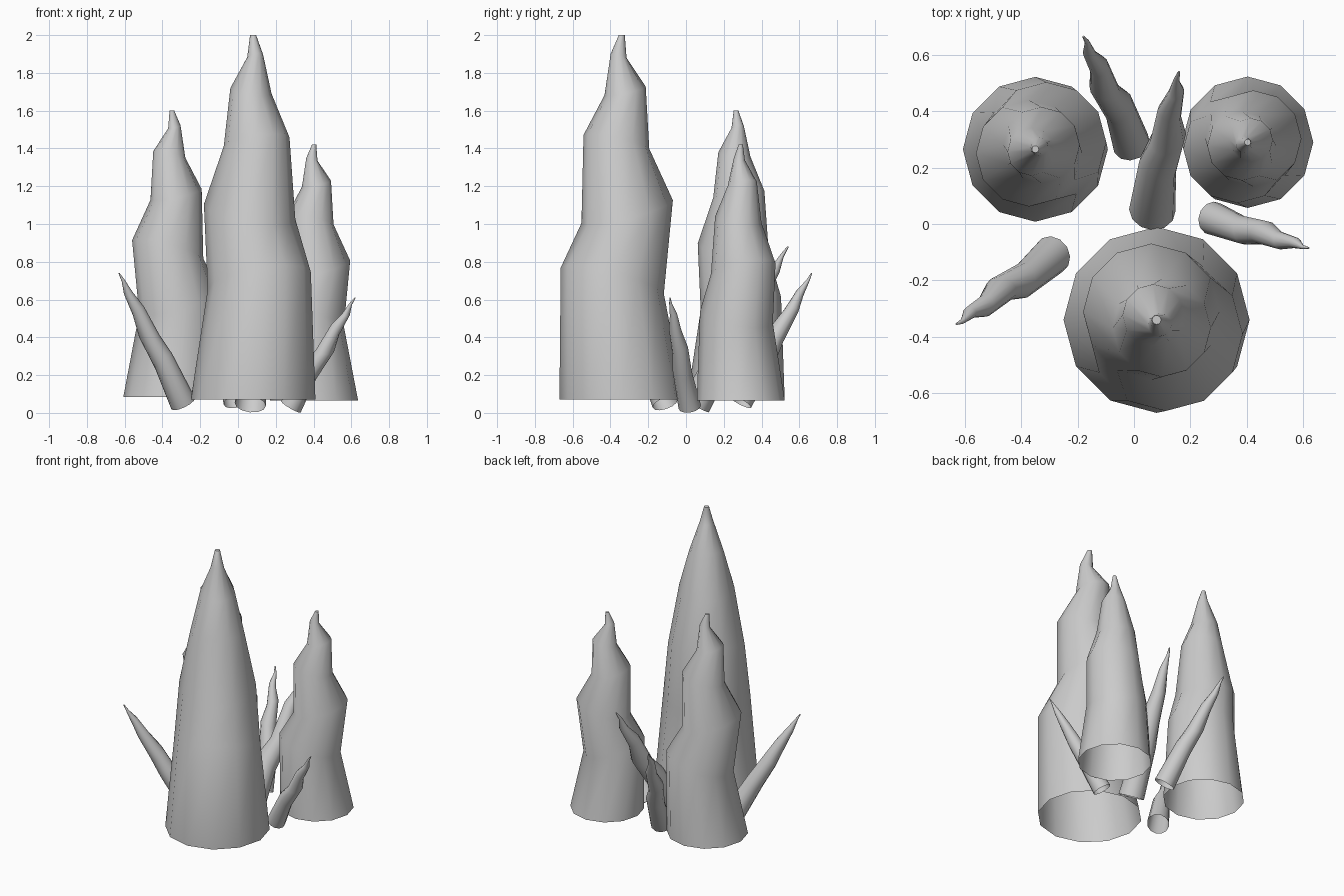
import bpy, bmesh, math
from mathutils import Vector, Matrix

if "Cube" in bpy.data.objects:
    bpy.data.objects.remove(bpy.data.objects["Cube"])

SIDES = 12
BASE_R, HEIGHT = 0.33, 1.93
# rings of one spike: height, radius, sideways shift, slope of the ring
RINGS = [(0.0, 0.33, 0.0, 0.0),
         (0.63, 0.273, 0.06, 0.3),
         (0.995, 0.242, -0.034, -0.3),
         (1.365, 0.174, 0.034, 0.25),
         (1.635, 0.109, -0.021, -0.25),
         (1.82, 0.042, 0.02, 0.3),
         (1.93, 0.016, 0.0, 0.0)]


def spike(name, base, tip, radius, yaw):
    """Open-bottomed knobbly spike from base to tip; yaw turns its zigzag."""
    base, tip = Vector(base), Vector(tip)
    axis = tip - base
    k, kz = radius / BASE_R, axis.length / HEIGHT
    turn = Vector((0, 0, 1)).rotation_difference(axis).to_matrix()
    a0 = math.radians(yaw)
    d = Vector((math.cos(a0), math.sin(a0), 0))
    bm = bmesh.new()
    loops = []
    for z, r, shift, slope in RINGS:
        loop = []
        for i in range(SIDES):
            a = a0 + math.tau * (i - 0.1) / SIDES
            p = Vector((math.cos(a), math.sin(a), 0)) * r
            h = z + slope * p.dot(d)
            p = (p + d * shift) * k
            p.z = h * kz
            loop.append(bm.verts.new(base + turn @ p))
        loops.append(loop)
    for lo, hi in zip(loops, loops[1:]):
        for i in range(SIDES):
            j = (i + 1) % SIDES
            bm.faces.new((lo[i], lo[j], hi[j], hi[i]))
    bm.faces.new(loops[-1])
    me = bpy.data.meshes.new(name)
    bm.to_mesh(me)
    bm.free()
    ob = bpy.data.objects.new(name, me)
    bpy.context.collection.objects.link(ob)
    bpy.context.view_layer.objects.active = ob
    bpy.ops.object.select_all(action='DESELECT')
    ob.select_set(True)
    bpy.ops.object.shade_smooth_by_angle(angle=math.radians(40))
    return ob


# three upright stalagmites
spike("front_stalagmite", (0.08, -0.34, 0.07), (0.08, -0.34, 2.0), 0.33, -57)
spike("left_stalagmite", (-0.35, 0.265, 0.085), (-0.35, 0.265, 1.6), 0.257, 33)
spike("right_stalagmite", (0.403, 0.29, 0.065), (0.403, 0.29, 1.42), 0.233, 213)

# four slim spikes leaning outward
spike("left_small_spike", (-0.29, -0.11, 0.05), (-0.63, -0.355, 0.74), 0.07, -57)
spike("right_small_spike", (0.28, 0.02, 0.032), (0.62, -0.085, 0.61), 0.06, 213)
spike("back_small_spike", (-0.01, 0.285, 0.06), (-0.18, 0.665, 0.74), 0.068, 33)
spike("middle_small_spike", (0.065, 0.05, 0.045), (0.16, 0.54, 0.88), 0.083, 213)
